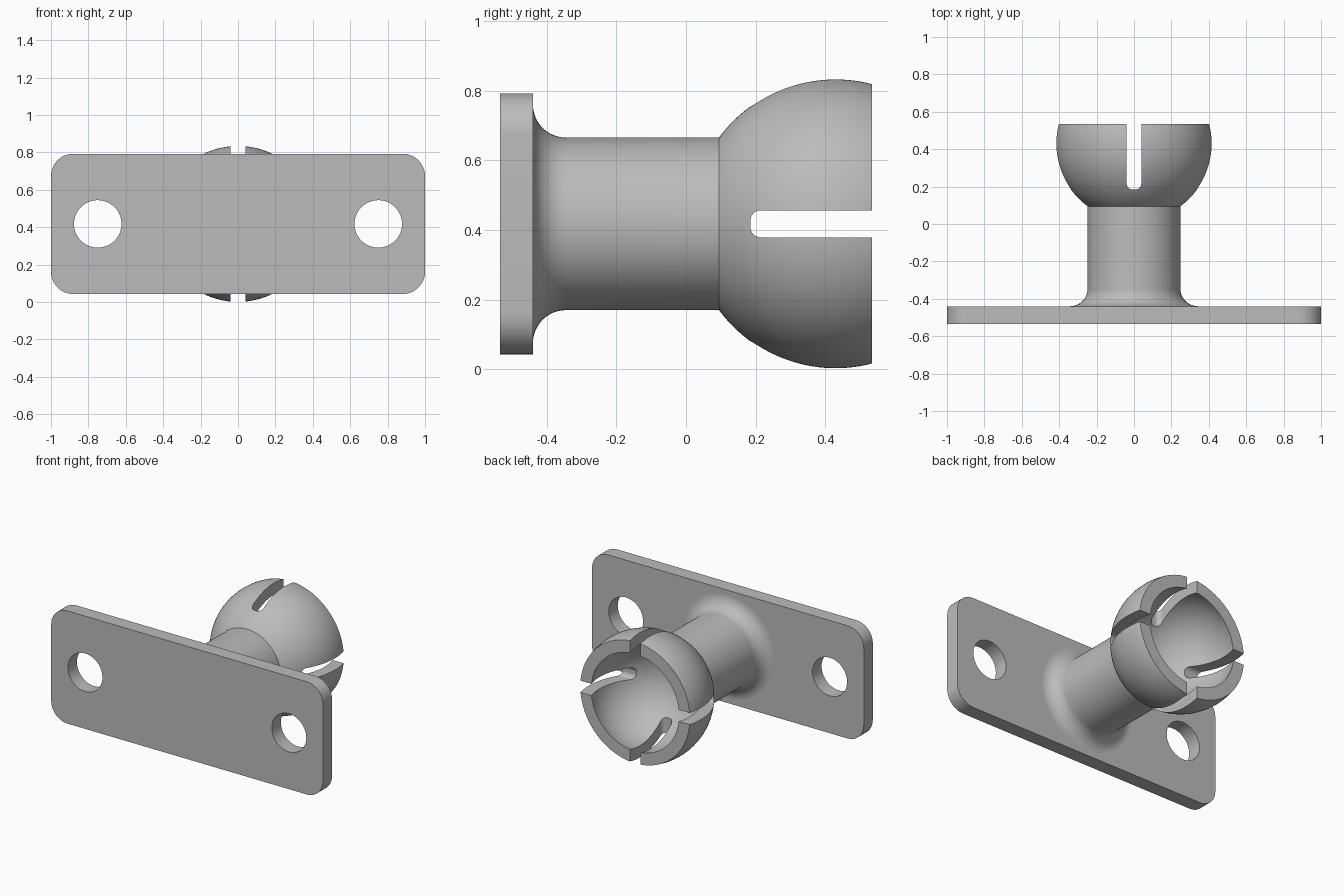
import bpy, bmesh
from math import sin, cos, pi, sqrt, acos, radians
from mathutils import Matrix, Vector

if "Cube" in bpy.data.objects:
    bpy.data.objects.remove(bpy.data.objects["Cube"])

MID = 0.418          # height of the post axis
BALL_Y, BALL_R, BORE_R = 0.43, 0.417, 0.34
POST_R, FILLET = 0.248, 0.095
PLATE_BACK, PLATE_FRONT, RIM_Y = -0.44, -0.535, 0.535

grey = bpy.data.materials.new("plain grey")
grey.use_nodes = True
colour = (0.5, 0.5, 0.5, 1)
grey.diffuse_color = colour
grey.node_tree.nodes["Principled BSDF"].inputs["Base Color"].default_value = colour


def finish(name, bm):
    bmesh.ops.recalc_face_normals(bm, faces=bm.faces)
    mesh = bpy.data.meshes.new(name)
    bm.to_mesh(mesh)
    bm.free()
    mesh.materials.append(grey)
    obj = bpy.data.objects.new(name, mesh)
    bpy.context.collection.objects.link(obj)
    return obj


def prism(name, w, h, r, depth, centre, turn=None, steps=12):
    """Rounded rectangle in XY, extruded along Z, then turned and placed."""
    bm = bmesh.new()
    verts = []
    for q, (sx, sy) in enumerate([(1, 1), (-1, 1), (-1, -1), (1, -1)]):
        for i in range(steps + 1):
            a = (q + i / steps) * pi / 2
            verts.append(bm.verts.new((sx * (w / 2 - r) + r * cos(a),
                                       sy * (h / 2 - r) + r * sin(a), -depth / 2)))
    face = bm.faces.new(verts)
    ext = bmesh.ops.extrude_face_region(bm, geom=[face])["geom"]
    bmesh.ops.translate(bm, vec=(0, 0, depth),
                        verts=[v for v in ext if isinstance(v, bmesh.types.BMVert)])
    bmesh.ops.remove_doubles(bm, verts=bm.verts, dist=1e-5)
    bm.transform(Matrix.Translation(centre) @ (turn or Matrix()))
    return finish(name, bm)


def lathe(name, profile, steps=96):
    """Spin (radius, y) points about the post axis."""
    bm = bmesh.new()
    verts = [bm.verts.new((r, y, 0)) for r, y in profile]
    edges = [bm.edges.new(pair) for pair in zip(verts, verts[1:])]
    bmesh.ops.spin(bm, geom=verts + edges, cent=(0, 0, 0), axis=(0, 1, 0),
                   angle=2 * pi, steps=steps)
    bmesh.ops.remove_doubles(bm, verts=bm.verts, dist=1e-5)
    bm.transform(Matrix.Translation((0, 0, MID)))
    return finish(name, bm)


def cut(obj, cutters):
    bpy.context.view_layer.objects.active = obj
    for c in cutters:
        c.hide_render = True
        mod = obj.modifiers.new("cut", 'BOOLEAN')
        mod.operation, mod.solver, mod.object = 'DIFFERENCE', 'EXACT', c
        bpy.ops.object.modifier_apply(modifier=mod.name)
        bpy.data.objects.remove(c)


def smooth(obj):
    bpy.ops.object.select_all(action='DESELECT')
    obj.select_set(True)
    bpy.context.view_layer.objects.active = obj
    bpy.ops.object.shade_smooth_by_angle(angle=radians(30))


def arc(cy, radius, a0, a1, n):
    """Points on a circle centred on the axis; angle measured from +y."""
    return [(radius * sin(a0 + (a1 - a0) * i / n),
             cy + radius * cos(a0 + (a1 - a0) * i / n)) for i in range(n + 1)]


# Mounting plate with two screw holes
upright = Matrix.Rotation(pi / 2, 4, 'X')
plate = prism("mounting_plate", 2, 0.75, 0.12, PLATE_BACK - PLATE_FRONT,
              Vector((0, (PLATE_BACK + PLATE_FRONT) / 2, MID)), upright)
cut(plate, [prism("hole_cutter", 0.254, 0.254, 0.127, 0.4,
                  Vector((s * 0.75, PLATE_BACK, MID)), upright) for s in (-1, 1)])
smooth(plate)

# Filleted post and hollow ball socket as one turned body
profile = [(0, PLATE_BACK - 0.03), (POST_R + FILLET, PLATE_BACK - 0.03)]
for i in range(13):
    a = i / 12 * pi / 2
    profile.append((POST_R + FILLET * (1 - sin(a)), PLATE_BACK + FILLET * (1 - cos(a))))
neck = pi - acos(sqrt(BALL_R ** 2 - POST_R ** 2) / BALL_R)
rim = acos((RIM_Y - BALL_Y) / BALL_R)
bore_rim = acos((RIM_Y - BALL_Y) / BORE_R)
profile += arc(BALL_Y, BALL_R, neck, rim, 28)
profile += arc(BALL_Y, BORE_R, bore_rim, pi, 32)
socket = lathe("post_and_ball_socket", profile)

# Crossed slots that split the socket into four fingers
slot_end, slot_out = 0.185, 0.7
cut(socket, [prism("slot_cutter", 0.078, slot_out - slot_end, 0.03, 1.2,
                   Vector((0, (slot_end + slot_out) / 2, MID)), turn)
             for turn in (Matrix(), Matrix.Rotation(pi / 2, 4, 'Y'))])
smooth(socket)
